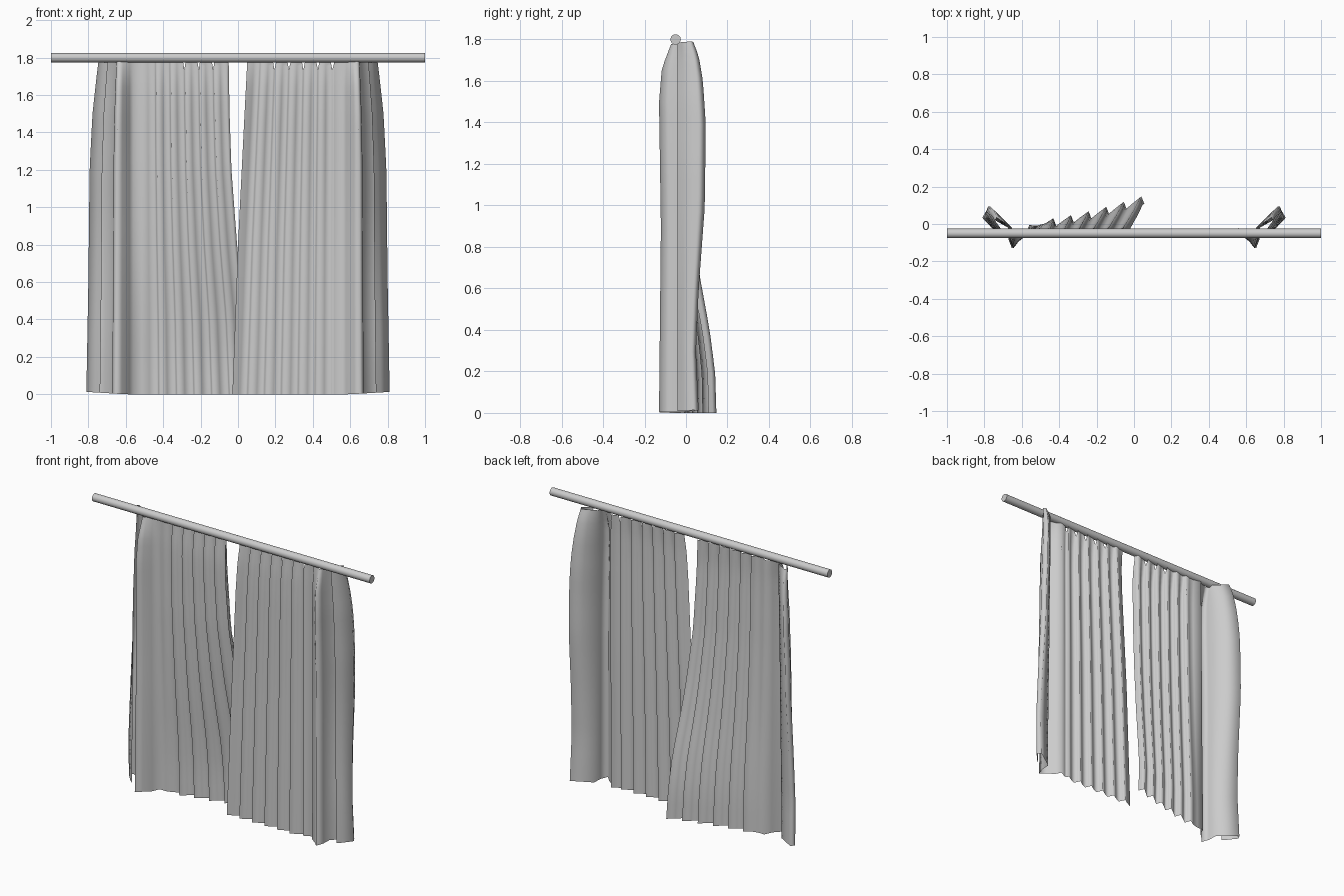
import bpy, bmesh, math

if "Cube" in bpy.data.objects:
    bpy.data.objects.remove(bpy.data.objects["Cube"])

ROD_Y, ROD_Z, ROD_R = -0.05, 1.8, 0.025

# Curtain rod
bpy.ops.mesh.primitive_cylinder_add(vertices=24, radius=ROD_R, depth=2,
                                    location=(0, ROD_Y, ROD_Z), rotation=(0, math.pi / 2, 0))
rod = bpy.context.object
rod.name = "curtain_rod"
bpy.ops.object.shade_smooth_by_angle(angle=math.radians(40))

# Plan of the large folds at the outer end of a panel (x, y), inner to outer
FOLDS = [(0.515, -0.05), (0.56, -0.022), (0.58, -0.065), (0.62, -0.095), (0.65, -0.13),
         (0.668, -0.08), (0.67, -0.01), (0.72, 0.035), (0.785, 0.095), (0.80, 0.06),
         (0.755, -0.01), (0.73, -0.04)]

# Profiles down the height: (z, value)
BACK = [(0, .75), (.3, .65), (.6, .75), (1.0, .97), (1.4, 1), (1.6, .9), (1.72, .75), (1.79, .55)]
FRONT = [(0, 1), (.9, .9), (1.5, 1), (1.66, .85), (1.72, .6), (1.79, .3)]
TAPER = [(0, -.2), (.6, 0), (1.2, .12), (1.5, .4), (1.7, .8), (1.79, 1)]
SWING = [(0, 1), (.2, .97), (.4, .82), (.65, .55), (.9, .32), (1.2, .12), (1.6, 0), (1.79, 0)]
INNER_RIGHT = [(0, -.03), (.4, -.015), (.8, .0), (1.2, .02), (1.5, .035), (1.79, .05)]
INNER_LEFT = [(0, -.055), (.4, -.035), (.8, .005), (1.2, .035), (1.5, .045), (1.79, .05)]


def sample(profile, z):
    for (a, va), (b, vb) in zip(profile, profile[1:]):
        if z <= b:
            t = max(0, (z - a) / (b - a))
            return va + (vb - va) * t
    return profile[-1][1]


def plan(side):
    """Fine saw-tooth pleats followed by the large end folds; returns (x, y, notch)."""
    pts = []
    n = 6
    for i in range(n):
        a, w = 0.05 + i * 0.077, 0.077
        if side > 0:
            pts += [(a, -0.072, 0), (a + w * .45, -0.054, 0), (a + w * .8, -0.03, 0),
                    (a + w * .9, -0.05, i > 0)]
        else:
            pts += [(a, -0.072, 0), (a + w * .08, -0.05, i in (1, 2, 3)),
                    (a + w * .16, -0.025, 0), (a + w * .6, -0.05, 0)]
    return pts + [(x, y, 0) for x, y in FOLDS]


def curtain(name, side):
    bm = bmesh.new()
    rows = 26
    inner = INNER_RIGHT if side > 0 else INNER_LEFT
    grid = []
    for r in range(rows + 1):
        t = 1 - (1 - r / rows) ** 1.4
        row = []
        for x, y, notch in plan(side):
            outer = max(0, (x - 0.6) / 0.2)
            top = 1.775 + 0.015 * outer - (0.04 if notch else 0)
            bottom = 0.013 * min(1, outer)
            z = bottom + (top - bottom) * t
            # depth of folds, gathered toward the rod at the top
            k = sample(BACK if y > ROD_Y else FRONT, z)
            py = ROD_Y + 0.01 + (y - ROD_Y - 0.01) * k
            # lean of the inner edge and narrowing of the outer end
            w = max(0, (0.52 - x) / 0.47)
            px = x + (sample(inner, z) - 0.05) * w - 0.055 * sample(TAPER, z) * outer
            # left panel swings behind the right one
            if side < 0 and x < 0.6:
                py += (0.05 * min(1, (0.6 - x) / 0.1) + 0.13 * w ** 1.4) * sample(SWING, z)
            row.append(bm.verts.new((side * px, py, z)))
        grid.append(row)
    for lo, hi in zip(grid, grid[1:]):
        for i in range(len(lo) - 1):
            bm.faces.new((lo[i], lo[i + 1], hi[i + 1], hi[i]))
    if side < 0:
        bmesh.ops.reverse_faces(bm, faces=bm.faces[:])
    me = bpy.data.meshes.new(name)
    bm.to_mesh(me)
    bm.free()
    for p in me.polygons:
        p.use_smooth = True
    ob = bpy.data.objects.new(name, me)
    bpy.context.collection.objects.link(ob)


# Curtain panels
curtain("right_curtain", 1)
curtain("left_curtain", -1)
